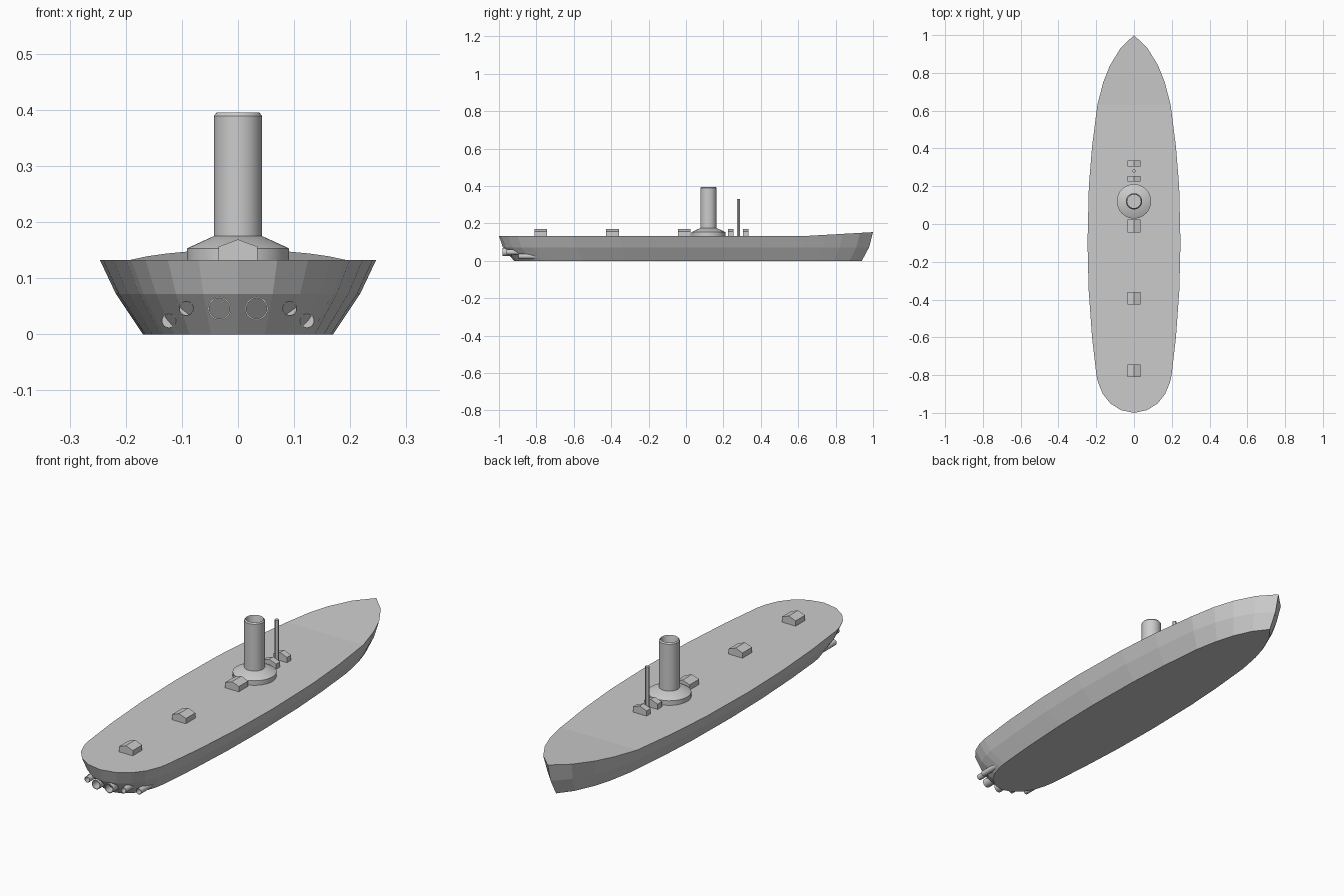
import bpy, bmesh, math

if "Cube" in bpy.data.objects:
    bpy.data.objects.remove(bpy.data.objects["Cube"])


def make(name, verts, faces):
    me = bpy.data.meshes.new(name)
    me.from_pydata(verts, [], faces)
    bm = bmesh.new()
    bm.from_mesh(me)
    bmesh.ops.recalc_face_normals(bm, faces=bm.faces)
    bm.to_mesh(me)
    bm.free()
    ob = bpy.data.objects.new(name, me)
    bpy.context.collection.objects.link(ob)
    return ob


def lathe(name, profile, n, at, along_y=False, closed=False):
    """Revolve (radius, height) pairs; radius 0 closes the end with a fan."""
    verts, faces, rings = [], [], []
    for r, h in profile:
        start = len(verts)
        count = 1 if r == 0 else n
        for i in range(count):
            a = 2 * math.pi * i / n
            u, v = r * math.cos(a), r * math.sin(a)
            p = (u, h, v) if along_y else (u, v, h)
            verts.append(tuple(p[k] + at[k] for k in range(3)))
        rings.append([start + i % count for i in range(n)])
    pairs = list(zip(rings, rings[1:]))
    if closed:
        pairs.append((rings[-1], rings[0]))
    for a, b in pairs:
        for i in range(n):
            j = (i + 1) % n
            faces.append(list(dict.fromkeys((a[i], a[j], b[j], b[i]))))
    ob = make(name, verts, faces)
    ob.data.polygons.foreach_set("use_smooth", [True] * len(ob.data.polygons))
    ob.data.set_sharp_from_angle(angle=math.radians(30))
    return ob


# Hull: deck outline (half-width, y) from bow to stern, shrunk to knuckle and keel
half = [(0, 1), (.072, .93), (.127, .84), (.163, .75), (.194, .63), (.222, .41),
        (.239, .2), (.246, -.1), (.24, -.35), (.222, -.6), (.199, -.8),
        (.19, -.84), (.165, -.9), (.125, -.95), (.07, -.985), (0, -1)]
outline = half + [(-x, y) for x, y in half[-2:0:-1]]
n = len(outline)
verts = []
for sx, sy, off, z in ((.69, .93, .01, 0), (.885, .979, 0, .072), (1, 1, 0, .132)):
    for x, y in outline:
        rise = max(0, (y - .63) / .37) * .021 if z > .1 else 0
        verts.append((x * sx, y * sy + off, z + rise))
faces = [list(range(n))]
for k in (0, n):
    for i in range(n):
        j = (i + 1) % n
        faces.append([k + i, k + j, k + n + j, k + n + i])
# Deck in two planes, with the foredeck sloping up
top = 2 * n
faces.append([top + i for i in range(4, n - 3)])
faces.append([top + i % n for i in range(n - 4, n + 5)])
make("hull", verts, faces)

# Funnel with hollow top, and its conical base
lathe("funnel_base", [(0, .125), (.091, .125), (.091, .153), (.043, .175), (0, .175)],
      32, (0, .12, 0))
lathe("funnel", [(0, .165), (.043, .165), (.043, .389), (.038, .395), (.036, .39),
                 (.036, .19), (0, .19)], 32, (0, .12, 0))

# Mast
lathe("mast", [(0, .125), (.0085, .125), (.0085, .33), (0, .33)], 12, (0, .28, 0))

# Ridged deck hatches
for y, d in ((-.01, .034), (-.393, .034), (-.777, .034), (.24, .015), (.32, .015)):
    prof = [(-.035, .125), (.035, .125), (.035, .156), (0, .169), (-.035, .156)]
    v = [(x, y + s * d, z) for s in (-1, 1) for x, z in prof]
    f = [list(range(5)), list(range(5, 10))]
    f += [[i, (i + 1) % 5, 5 + (i + 1) % 5, 5 + i] for i in range(5)]
    make("hatch", v, f)

# Stern exhaust pipes, mirrored
for x, z, r, y in ((.033, .046, .021, -.98), (.092, .046, .0135, -.96), (.123, .024, .0135, -.895)):
    for s in (-1, 1):
        lathe("exhaust_pipe", [(0, .15), (r, .15), (r, 0), (r * .87, 0),
                               (r * .87, .05), (0, .05)], 20, (s * x, y, z), True)
